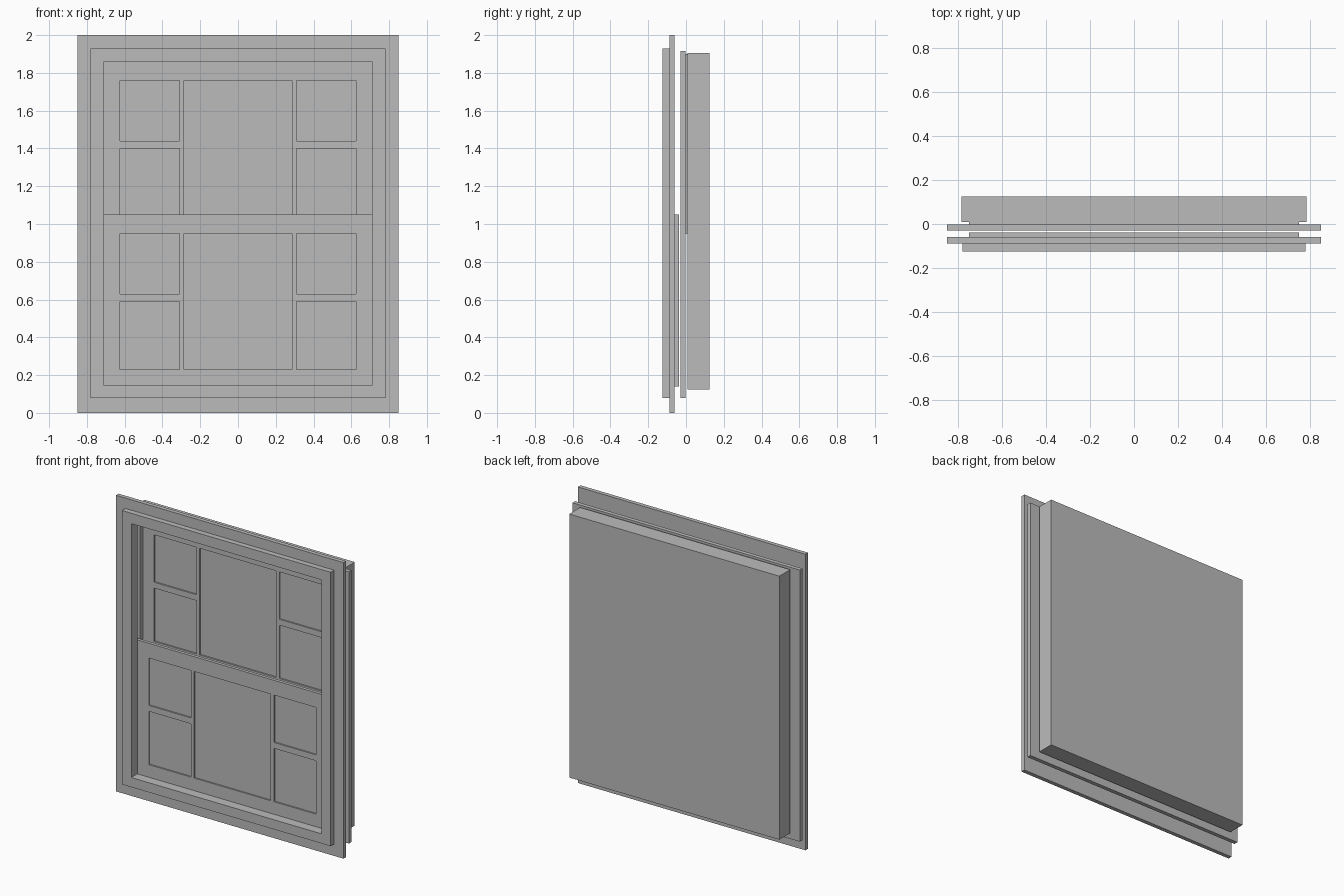
import bpy, bmesh

cube = bpy.data.objects.get("Cube")
if cube:
    bpy.data.objects.remove(cube, do_unlink=True)

grey = bpy.data.materials.new("painted grey")
grey.use_nodes = True
colour = (0.5, 0.5, 0.5, 1)
grey.diffuse_color = colour
grey.node_tree.nodes["Principled BSDF"].inputs["Base Color"].default_value = colour


def panel(name, y, x, z, holes=()):
    """Flat slab over the x, z and y ranges, pierced by (x0, x1, z0, z1) holes."""
    xs = sorted(set(x) | {v for h in holes for v in h[:2]})
    zs = sorted(set(z) | {v for h in holes for v in h[2:]})
    bm = bmesh.new()
    grid = [[bm.verts.new((a, y[0], b)) for b in zs] for a in xs]
    for i in range(len(xs) - 1):
        for j in range(len(zs) - 1):
            cx, cz = (xs[i] + xs[i + 1]) / 2, (zs[j] + zs[j + 1]) / 2
            if not any(h[0] < cx < h[1] and h[2] < cz < h[3] for h in holes):
                bm.faces.new((grid[i][j], grid[i + 1][j],
                              grid[i + 1][j + 1], grid[i][j + 1]))
    loose = [v for v in bm.verts if not v.link_faces]
    bmesh.ops.delete(bm, geom=loose, context="VERTS")
    # Thicken towards the back
    out = bmesh.ops.extrude_face_region(bm, geom=bm.faces[:], use_keep_orig=True)
    moved = [g for g in out["geom"] if isinstance(g, bmesh.types.BMVert)]
    bmesh.ops.translate(bm, verts=moved, vec=(0, y[1] - y[0], 0))
    bmesh.ops.recalc_face_normals(bm, faces=bm.faces[:])
    mesh = bpy.data.meshes.new(name)
    bm.to_mesh(mesh)
    bm.free()
    mesh.materials.append(grey)
    obj = bpy.data.objects.new(name, mesh)
    bpy.context.collection.objects.link(obj)
    return obj


def sash(name, y, z, low_row, high_row):
    """Sash with a wide middle pane and two small panes on each side."""
    holes = [(-0.285, 0.285, low_row[0], high_row[1])]
    for row in (low_row, high_row):
        holes += [(-0.625, -0.31, *row), (0.31, 0.625, *row)]
    panel(name, y, (-0.75, 0.75), z, holes)
    middle = y[0] + 0.01
    panel(name + "_glass", (middle, middle + 0.004), (-0.64, 0.64),
          (low_row[0] - 0.02, high_row[1] + 0.02))


# Front casing and its raised moulding
opening = [(-0.71, 0.71, 0.145, 1.86)]
panel("front_casing", (-0.088, -0.06), (-0.85, 0.85), (0, 2), opening)
panel("front_moulding", (-0.125, -0.088), (-0.78, 0.78), (0.08, 1.93), opening)

# Rear casing
panel("rear_casing", (-0.03, -0.002), (-0.85, 0.85), (0.08, 1.915), opening)

# Sliding sashes
sash("lower_sash", (-0.06, -0.038), (0.14, 1.05), (0.23, 0.59), (0.63, 0.95))
sash("upper_sash", (-0.002, 0.02), (0.95, 1.9), (1.04, 1.40), (1.44, 1.76))

# Shutter box behind, in two sections
panel("wide_back_box", (0.009, 0.125), (-0.785, 0.415), (0.125, 1.905))
panel("narrow_back_box", (0.009, 0.125), (0.415, 0.785), (0.125, 1.905))
